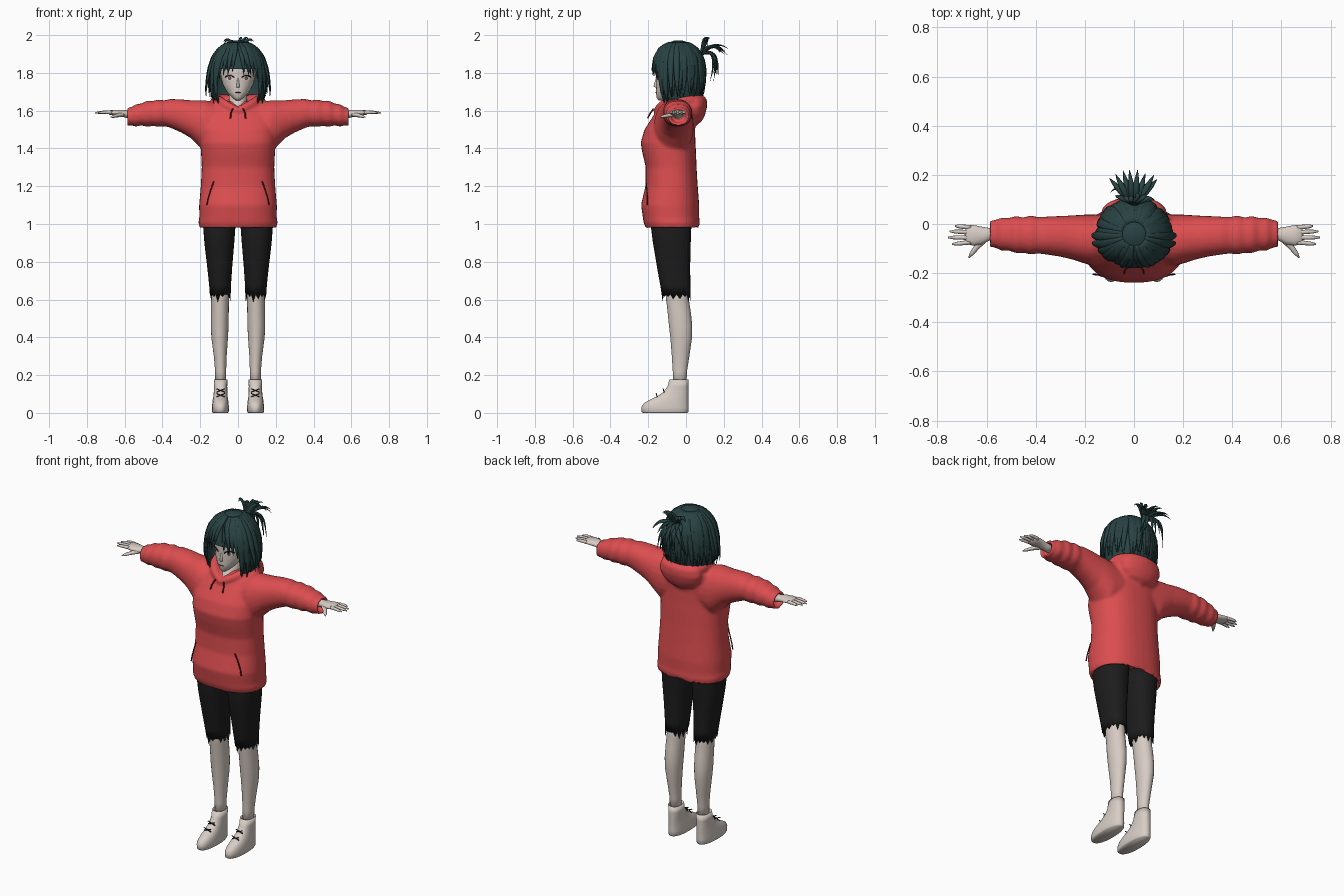
import bpy, bmesh, math, random
from mathutils import Vector as V
random.seed(4)


def mat(name, rgb):
    m = bpy.data.materials.new(name)
    m.diffuse_color = (*rgb, 1)
    return m


RED = mat("hoodie_red", (0.72, 0.075, 0.08))
DARK_RED = mat("seam_dark_red", (0.16, 0.012, 0.015))
SKIN = mat("skin", (0.68, 0.60, 0.55))
SHOE = mat("shoe_cream", (0.68, 0.61, 0.56))
HAIR = mat("hair_teal", (0.022, 0.055, 0.056))
BLACK = mat("shorts_black", (0.012, 0.012, 0.013))
WHITE = mat("eye_white", (0.75, 0.72, 0.70))
IRIS = mat("iris_grey_red", (0.22, 0.09, 0.09))


def finish(name, bm, m):
    bmesh.ops.recalc_face_normals(bm, faces=bm.faces)
    me = bpy.data.meshes.new(name)
    bm.to_mesh(me)
    bm.free()
    me.materials.append(m)
    for p in me.polygons:
        p.use_smooth = True
    ob = bpy.data.objects.new(name, me)
    bpy.context.collection.objects.link(ob)
    return ob


def skin_rings(bm, rings, caps=(True, True)):
    vs = [[bm.verts.new(p) for p in r] for r in rings]
    n = len(vs[0])
    for a, b in zip(vs, vs[1:]):
        for i in range(n):
            bm.faces.new((a[i], a[(i + 1) % n], b[(i + 1) % n], b[i]))
    if caps[0]:
        bm.faces.new(vs[0])
    if caps[1]:
        bm.faces.new(vs[-1])


def ring(c, a, b, n=24, e=2.0):
    """Superellipse around c with half axes a and b."""
    out = []
    for i in range(n):
        t = 2 * math.pi * i / n
        co, si = math.cos(t), math.sin(t)
        f = lambda q: math.copysign(abs(q) ** (2 / e), q)
        out.append(V(c) + V(a) * f(co) + V(b) * f(si))
    return out


def z_rings(rows, n=24, e=2.0):
    """Rows of z, centre x, half width, front y, back y."""
    return [ring((cx, (y0 + y1) / 2, z), (rx, 0, 0), (0, (y1 - y0) / 2, 0), n, e)
            for z, cx, rx, y0, y1 in rows]


def sweep(bm, pts, widths, thicks, centre=None, n=6):
    """Flattened tube; its flat side faces away from centre."""
    rings = []
    for i, p in enumerate(pts):
        t = (pts[min(i + 1, len(pts) - 1)] - pts[max(i - 1, 0)]).normalized()
        o = (p - centre) if centre is not None else V((0.01, 0.02, 1))
        o = o - t * o.dot(t)
        if o.length < 1e-4:
            o = t.orthogonal()
        o.normalize()
        rings.append(ring(p, t.cross(o) * widths[i], o * thicks[i], n))
    skin_rings(bm, rings)


def bezier(ctrl, n=8):
    a, b, c = (V(p) for p in ctrl)
    return [a * (1 - u) ** 2 + b * 2 * u * (1 - u) + c * u * u
            for u in (i / n for i in range(n + 1))]


def tubes(name, paths, r, m):
    bm = bmesh.new()
    for p in paths:
        pts = [V(q) for q in p]
        sweep(bm, pts, [r] * len(pts), [r] * len(pts))
    return finish(name, bm, m)


def both(path):
    return [[(s * x, y, z) for x, y, z in path] for s in (1, -1)]


# Hoodie: torso, sleeves and hood fused into one soft surface
bm = bmesh.new()
skin_rings(bm, z_rings([
    (1.04, 0, .17, -.18, .04), (.985, 0, .19, -.20, .06), (.975, 0, .203, -.212, .07),
    (1.01, 0, .21, -.225, .073), (1.03, 0, .205, -.228, .07), (1.10, 0, .206, -.238, .07),
    (1.20, 0, .197, -.215, .062), (1.30, 0, .192, -.213, .056), (1.38, 0, .196, -.232, .053),
    (1.43, 0, .20, -.24, .05), (1.50, 0, .20, -.22, .048), (1.57, 0, .20, -.175, .052),
    (1.62, 0, .17, -.14, .06), (1.65, 0, .11, -.10, .06)], 36, 2.4))
SLEEVE = [(.08, -.06, 1.51, .10, .12), (.17, -.065, 1.515, .105, .14), (.21, -.06, 1.535, .098, .12),
          (.25, -.055, 1.555, .09, .10), (.30, -.05, 1.572, .083, .088), (.36, -.047, 1.586, .077, .076),
          (.39, -.046, 1.586, .074, .068), (.42, -.045, 1.587, .08, .073), (.45, -.045, 1.585, .072, .066),
          (.48, -.043, 1.584, .076, .07), (.51, -.042, 1.58, .066, .058), (.54, -.041, 1.575, .067, .06),
          (.565, -.04, 1.57, .056, .048), (.588, -.04, 1.568, .054, .048), (.586, -.04, 1.568, .042, .036),
          (.55, -.04, 1.57, .036, .03)]
for s in (1, -1):
    skin_rings(bm, [ring((s * x, y, z), (0, ry, 0), (0, 0, rz), 24, 2.2)
                    for x, y, z, ry, rz in SLEEVE])
    # Collar roll from the neckline round to the back
    path = bezier([(0, -.155, 1.595), (s * .10, -.13, 1.65), (s * .115, -.02, 1.655)])
    path += bezier([(s * .115, -.02, 1.655), (s * .11, .06, 1.65), (0, .075, 1.64)])[1:]
    k = len(path) - 1
    sweep(bm, path, [.02 + .02 * i / k for i in range(k + 1)],
          [.02 + .025 * i / k for i in range(k + 1)], None, 10)
# Hood pouch hanging on the back
skin_rings(bm, z_rings([(1.525, 0, .03, .02, .06), (1.545, 0, .085, 0, .085), (1.58, 0, .12, -.01, .102),
                        (1.62, 0, .135, -.02, .112), (1.66, 0, .125, -.02, .11), (1.68, 0, .10, 0, .09)]))
hoodie = finish("hoodie", bm, RED)
md = hoodie.modifiers.new("fuse", "REMESH")
md.mode, md.voxel_size, md.use_smooth_shade = "VOXEL", .009, True
md = hoodie.modifiers.new("soften", "SMOOTH")
md.factor, md.iterations = .5, 4

# Hoodie trim
tubes("pocket_slits", both([(.128, -.212, 1.225), (.145, -.207, 1.18), (.16, -.205, 1.13), (.165, -.205, 1.10)]),
      .0035, DARK_RED)
tubes("drawstrings", both([(.028, -.172, 1.61), (.038, -.19, 1.585), (.04, -.203, 1.56)]), .004, DARK_RED)

# Shorts with ragged hems, one leg per side
for s, side in ((1, "left"), (-1, "right")):
    bm = bmesh.new()
    rings = z_rings([(1.06, s * .095, .088, -.18, .03), (.98, s * .099, .085, -.185, .028),
                     (.90, s * .099, .079, -.175, .025), (.78, s * .097, .067, -.155, .022),
                     (.68, s * .095, .058, -.137, .023), (.615, s * .094, .055, -.125, .025),
                     (.63, s * .094, .049, -.118, .018)], 32, 2.3)
    for i, p in enumerate(rings[5]):
        p.z += random.choice((-.028, -.012, 0, .012)) if i % 2 else .012
    skin_rings(bm, rings)
    finish(side + "_shorts_leg", bm, BLACK)

    # Bare leg
    bm = bmesh.new()
    skin_rings(bm, z_rings([(.70, s * .094, .047, -.115, .012), (.60, s * .095, .047, -.105, .015),
                            (.53, s * .096, .047, -.097, .026), (.46, s * .097, .047, -.09, .033),
                            (.40, s * .097, .044, -.083, .032), (.30, s * .094, .034, -.075, .018),
                            (.22, s * .092, .029, -.07, .005), (.13, s * .092, .028, -.07, .002)]))
    finish(side + "_leg", bm, SKIN)

    # Ankle shoe
    bm = bmesh.new()
    skin_rings(bm, z_rings([(0, s * .093, .041, -.228, .008), (.006, s * .093, .044, -.235, .013),
                            (.03, s * .093, .045, -.236, .014), (.05, s * .093, .043, -.225, .013),
                            (.068, s * .093, .041, -.195, .013), (.085, s * .093, .038, -.158, .013),
                            (.11, s * .092, .036, -.12, .013), (.14, s * .092, .035, -.098, .012),
                            (.178, s * .092, .036, -.088, .012), (.176, s * .092, .031, -.078, .006),
                            (.15, s * .092, .028, -.07, 0)], 28, 2.3))
    finish(side + "_shoe", bm, SHOE)
    tubes(side + "_laces", [[(s * .092 + d * .022, y + .012, z), (s * .092 - d * .022, y + .007, z + .018)]
                            for z, y in ((.085, -.165), (.11, -.128)) for d in (1, -1)], .0028, BLACK)

    # Hand: palm, fingers and thumb
    bm = bmesh.new()
    skin_rings(bm, [ring((s * x, y, z), (0, ry, 0), (0, 0, rz), 14) for x, y, z, ry, rz in
                    [(.54, -.04, 1.575, .026, .022), (.59, -.042, 1.582, .026, .021), (.62, -.047, 1.587, .036, .018),
                     (.655, -.046, 1.59, .042, .015), (.68, -.044, 1.59, .038, .012), (.686, -.044, 1.59, .03, .006)]])
    for y0, y1, x1 in ((-.014, -.008, .728), (-.034, -.03, .75), (-.055, -.055, .757), (-.074, -.082, .74)):
        pts = bezier([(s * .665, y0, 1.59), (s * .70, (y0 + y1) / 2, 1.594), (s * x1, y1, 1.588)], 5)
        sweep(bm, pts, [.0095, .0095, .009, .0085, .0075, .003], [.0095, .0095, .009, .0085, .007, .003], None, 8)
    pts = bezier([(s * .605, -.055, 1.582), (s * .64, -.09, 1.575), (s * .672, -.137, 1.566)], 5)
    sweep(bm, pts, [.015, .016, .013, .011, .009, .003], [.013, .013, .011, .009, .008, .003], None, 8)
    finish(side + "_hand", bm, SKIN)

# Head and neck
FACE = [(1.655, .012, -.145, -.11), (1.668, .030, -.156, -.07), (1.70, .060, -.159, -.02),
        (1.74, .082, -.157, .02), (1.78, .092, -.158, .04), (1.85, .10, -.16, .06),
        (1.91, .085, -.14, .05), (1.94, .05, -.10, .02)]
bm = bmesh.new()
skin_rings(bm, z_rings([(z, 0, rx, a, b) for z, rx, a, b in FACE]))
finish("head", bm, SKIN)
bm = bmesh.new()
skin_rings(bm, z_rings([(1.59, 0, .03, -.166, .0), (1.612, 0, .045, -.15, .02), (1.64, 0, .05, -.122, .02),
                        (1.74, 0, .045, -.09, .02)]))
finish("neck", bm, SKIN)
bm = bmesh.new()
skin_rings(bm, z_rings([(1.722, 0, .010, -.163, -.14), (1.73, 0, .009, -.172, -.14), (1.77, 0, .004, -.16, -.14)], 8))
finish("nose", bm, SKIN)


def lerp_rows(rows, z):
    z = min(max(z, rows[0][0]), rows[-1][0])
    for a, b in zip(rows, rows[1:]):
        if z <= b[0]:
            u = (z - a[0]) / (b[0] - a[0])
            return [p + (q - p) * u for p, q in zip(a, b)]


def on_face(x, z, lift):
    _, rx, y0, y1 = lerp_rows(FACE, z)
    return V((x, (y0 + y1) / 2 - (y1 - y0) / 2 * math.sqrt(max(0, 1 - (x / rx) ** 2)) - lift, z))


# Eyes, lashes and mouth
def eye_plates(name, rx, rz, lift, m):
    bm = bmesh.new()
    for s in (1, -1):
        mid = bm.verts.new(on_face(s * .044, 1.772, lift))
        vs = [bm.verts.new(on_face(s * .044 + rx * math.cos(t), 1.772 + rz * math.sin(t), lift))
              for t in (math.pi * i / 8 for i in range(16))]
        for i in range(16):
            bm.faces.new((mid, vs[i], vs[(i + 1) % 16]))
    finish(name, bm, m)


eye_plates("eye_whites", .020, .012, .002, WHITE)
eye_plates("irises", .009, .011, .004, IRIS)
tubes("lashes", [[on_face(s * x, z, .003) for x, z in ((.02, 1.776), (.034, 1.785), (.05, 1.787), (.068, 1.778))]
                 for s in (1, -1)], .003, BLACK)
tubes("mouth", [[on_face(x, 1.696, .001) for x in (-.014, 0, .014)]], .0018, DARK_RED)

# Hair cap, open around the face
CAP = [(1.64, .125, .105), (1.68, .145, .128), (1.75, .15, .138), (1.82, .146, .140), (1.88, .13, .128),
       (1.93, .098, .098), (1.955, .065, .066), (1.972, .02, .02)]
HEAD = V((0, -.04, 1.80))


def on_hair(th, z, k=1.0):
    _, rx, ry = lerp_rows(CAP, z)
    return V((rx * k * math.sin(th), -.04 - ry * k * math.cos(th), z))


bm = bmesh.new()
skin_rings(bm, [[on_hair(math.radians(i * 7.5), r[0]) for i in range(48)] for r in CAP], (False, True))
gap = [f for f in bm.faces if f.calc_center_median().z < 1.85
       and f.calc_center_median().y < -.04 - .75 * abs(f.calc_center_median().x)]
bmesh.ops.delete(bm, geom=gap, context="FACES")
finish("hair_cap", bm, HAIR)


# Hair locks lying over the cap
def strand(bm, a0, a1, zend, w, t, k, flare=0.0, n=12):
    pts, ws, ts = [], [], []
    for i in range(n + 1):
        u = i / n
        z = zend + (1.962 - zend) * (1 - u ** 1.5)
        pts.append(on_hair(math.radians(a0 + (a1 - a0) * u), z, k + flare * u ** 3))
        f = min(1, .3 + 2 * u) * (1 - u ** 3) + .03
        ws.append(w * f)
        ts.append(t * f)
    sweep(bm, pts, ws, ts, HEAD)


bm = bmesh.new()
for i in range(34):
    a = 62 + i * 236 / 33 + random.uniform(-3, 3)
    strand(bm, a, a + random.uniform(-7, 7), random.uniform(1.635, 1.69), .022, .007,
           random.uniform(1.0, 1.04), random.uniform(0, .08))
for s in (1, -1):
    for a0, a1, z, w in ((8, 11, 1.80, .016), (16, 21, 1.775, .017), (26, 33, 1.785, .018), (36, 41, 1.765, .018),
                         (42, 48, 1.70, .018), (12, 26, 1.80, .018), (30, 38, 1.80, .02)):
        strand(bm, s * a0, s * a1 + random.uniform(-2, 2), z + random.uniform(-.01, .01), w, .006,
               random.uniform(1.0, 1.06))
    # Long face-framing locks and outward flicks
    for a0, a1, z, fl in ((46, 50, 1.61, .0), (54, 50, 1.63, .04), (60, 62, 1.62, .1), (70, 76, 1.67, .2),
                          (84, 88, 1.67, .18)):
        strand(bm, s * a0, s * a1, z, .021, .010, 1.03, fl)
finish("hair_locks", bm, HAIR)

# Tied-up tail fanning out behind the crown
bm = bmesh.new()
ROOT = V((0, .075, 1.895))
for i in range(24):
    a = math.radians(-75 + 150 * (i % 8) / 7)
    lay = i // 8
    sx = math.sin(a) * random.uniform(.8, 1.1)
    mid = ROOT + V((sx * .06, .035 + .035 * lay, .115 - .03 * lay))
    tip = ROOT + V((sx * .095, (.06, .15, .095)[lay] - .03 * abs(sx) + random.uniform(-.015, .01),
                    (.07, .02, -.12)[lay] + random.uniform(-.03, .02)))
    pts = bezier([ROOT, mid, tip])
    f = [min(1, .4 + 2 * u) * (1 - u ** 2.5) + .03 for u in (j / 8 for j in range(9))]
    sweep(bm, pts, [.016 * q for q in f], [.007 * q for q in f], ROOT - V((0, .05, .05)))
finish("hair_tail", bm, HAIR)
